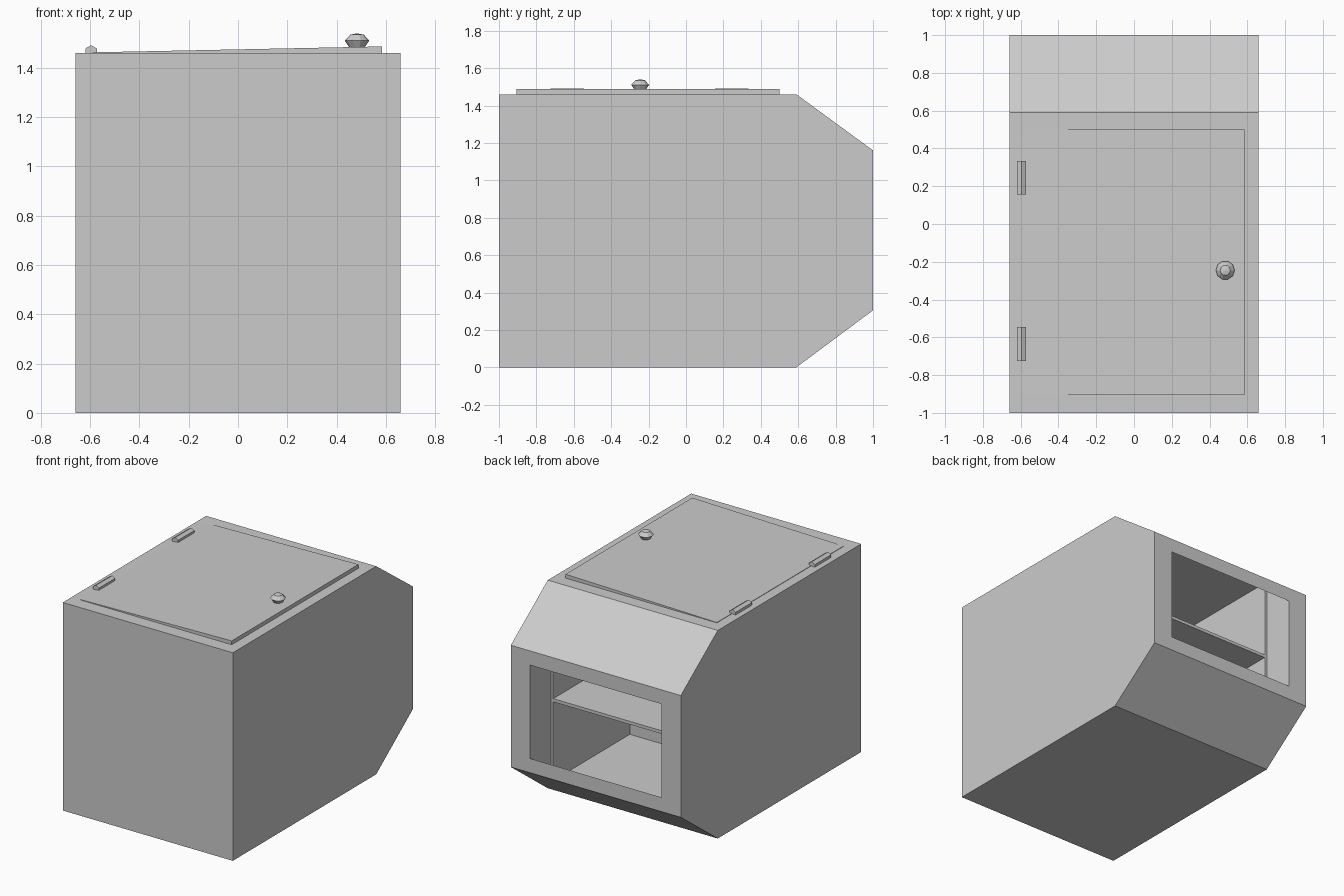
import bpy, math

if "Cube" in bpy.data.objects:
    bpy.data.objects.remove(bpy.data.objects["Cube"])


def mesh_object(name, verts, faces):
    mesh = bpy.data.meshes.new(name)
    mesh.from_pydata(verts, [], faces)
    obj = bpy.data.objects.new(name, mesh)
    bpy.context.collection.objects.link(obj)
    return obj


def prism_faces(n):
    sides = [(i, (i + 1) % n, n + (i + 1) % n, n + i) for i in range(n)]
    return sides + [tuple(reversed(range(n))), tuple(range(n, 2 * n))]


def prism_x(name, profile, half):
    """Extrude a (y, z) profile along x."""
    verts = [(x, y, z) for x in (-half, half) for y, z in profile]
    return mesh_object(name, verts, prism_faces(len(profile)))


def prism_y(name, profile, y0, y1):
    """Extrude an (x, z) profile along y."""
    verts = [(x, y, z) for y in (y1, y0) for x, z in profile]
    return mesh_object(name, verts, prism_faces(len(profile)))


def carve(target, cutter):
    mod = target.modifiers.new("carve", "BOOLEAN")
    mod.operation = "DIFFERENCE"
    mod.solver = "EXACT"
    mod.object = cutter
    bpy.context.view_layer.objects.active = target
    bpy.ops.object.modifier_apply(modifier=mod.name)
    bpy.data.objects.remove(cutter)


# Cabinet body with chamfered back edges
body = prism_x("cabinet_body", [(-1, 0), (0.59, 0), (1, 0.305), (1, 1.16),
                                (0.59, 1.46), (-1, 1.46)], 0.66)

# Opening that flares inward behind the back face
carve(body, prism_x("opening_cutter", [(0.77, 0.15), (1, 0.405), (1.1, 0.405),
                                       (1.1, 1.06), (1, 1.06), (0.77, 1.31)], 0.51))

# Two compartments, leaving a thin shelf between them
for z0, z1 in ((0.167, 0.72), (0.742, 1.293)):
    carve(body, prism_x("compartment_cutter", [(-0.08, z0), (0.773, z0),
                                               (0.773, z1), (-0.08, z1)], 0.492))

# Slightly raised door on top
prism_y("top_door", [(-0.59, 1.45), (0.585, 1.45), (0.585, 1.487), (-0.59, 1.463)],
        -0.905, 0.5)

# Hexagonal hinges
hexagon = [(-0.596 + 0.027 * math.sin(-k * math.pi / 3),
            1.465 + 0.027 * math.cos(k * math.pi / 3)) for k in range(6)]
for y0, y1 in ((0.155, 0.333), (-0.725, -0.545)):
    prism_y("hinge", hexagon, y0, y1)

# Faceted door knob
rings, n = [(0.028, 1.478), (0.05, 1.511), (0.027, 1.535)], 10
verts = [(0.483 + r * math.cos(2 * math.pi * i / n),
          -0.245 + r * math.sin(2 * math.pi * i / n), z) for r, z in rings for i in range(n)]
verts.append((0.483, -0.245, 1.54))
faces = [(k * n + i, k * n + (i + 1) % n, (k + 1) * n + (i + 1) % n, (k + 1) * n + i)
         for k in range(2) for i in range(n)]
faces += [(2 * n + i, 2 * n + (i + 1) % n, 3 * n) for i in range(n)]
faces.append(tuple(reversed(range(n))))
mesh_object("door_knob", verts, faces)
